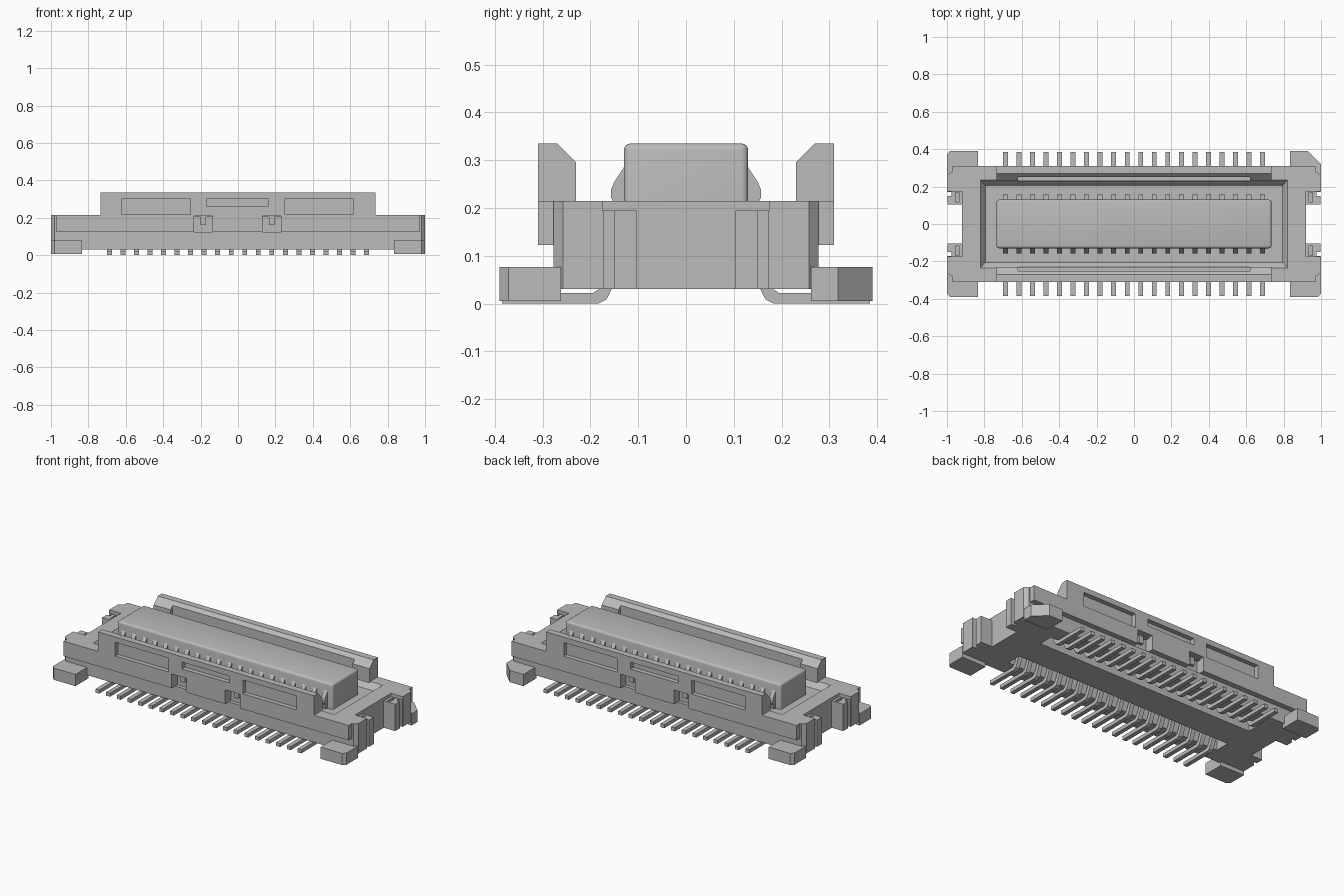
import bpy, bmesh, math
from mathutils import Vector

cube = bpy.data.objects.get("Cube")
if cube:
    bpy.data.objects.remove(cube, do_unlink=True)

grey = bpy.data.materials.new("light_grey")
grey.use_nodes = True
GREY = (0.5, 0.5, 0.5, 1)
grey.diffuse_color = GREY
grey.node_tree.nodes["Principled BSDF"].inputs["Base Color"].default_value = GREY


def add_prism(bm, points, axis, lo, hi):
    """Extrude a closed 2D outline along x (points are y,z) or z (points are x,y)."""
    def place(p, t):
        return (t, p[0], p[1]) if axis == "x" else (p[0], p[1], t)
    bottom = [bm.verts.new(place(p, lo)) for p in points]
    top = [bm.verts.new(place(p, hi)) for p in points]
    bm.faces.new(bottom)
    bm.faces.new(top)
    n = len(points)
    for i in range(n):
        j = (i + 1) % n
        bm.faces.new((bottom[i], bottom[j], top[j], top[i]))


def add_box(bm, x0, x1, y0, y1, z0, z1):
    x0, x1 = sorted((x0, x1))
    y0, y1 = sorted((y0, y1))
    add_prism(bm, [(x0, y0), (x1, y0), (x1, y1), (x0, y1)], "z", z0, z1)


def finish(bm, name):
    bmesh.ops.recalc_face_normals(bm, faces=bm.faces)
    mesh = bpy.data.meshes.new(name)
    bm.to_mesh(mesh)
    bm.free()
    mesh.materials.append(grey)
    ob = bpy.data.objects.new(name, mesh)
    bpy.context.collection.objects.link(ob)
    return ob


def cut(ob, bm):
    """Subtract the shapes in bm from ob, then discard the cutter."""
    cutter = finish(bm, "cutter")
    cutter.hide_render = True
    mod = ob.modifiers.new("cut", "BOOLEAN")
    mod.operation = "DIFFERENCE"
    mod.solver = "EXACT"
    mod.object = cutter
    bpy.context.view_layer.objects.active = ob
    bpy.ops.object.modifier_apply(modifier=mod.name)
    bpy.data.objects.remove(cutter, do_unlink=True)


def flip(points, sx, sy):
    return [(x * sx, y * sy) for x, y in points]


SIDES = (-1, 1)
PIN_X = [-0.688 + i * 0.0724 for i in range(20)]
NOTCHES = [(-0.235, -0.135), (0.13, 0.23)]

# Main body with open ends between the corner blocks
quarter = [(0.92, 0.175), (1.0, 0.175), (1.0, 0.257), (0.98, 0.277)]
outline = (quarter + flip(quarter, -1, 1)[::-1] +
           flip(quarter, -1, -1) + flip(quarter, 1, -1)[::-1])
bm = bmesh.new()
add_prism(bm, outline, "z", 0.03, 0.215)
body = finish(bm, "body")

# Shallow top cavity with sloping sides
bm = bmesh.new()
add_box(bm, -0.825, 0.825, -0.24, 0.24, 0.18, 0.22)
for v in bm.verts:
    if v.co.z < 0.2:
        v.co.x *= 0.795 / 0.825
        v.co.y *= 0.205 / 0.24
cut(body, bm)

# Bottom troughs for the pins and outer side notches
bm = bmesh.new()
for s in SIDES:
    add_box(bm, -0.74, 0.74, s * 0.09, s * 0.18, 0.0, 0.10)
    for x0, x1 in NOTCHES:
        add_box(bm, x0, x1, s * 0.255, s * 0.33, 0.123, 0.205)
cut(body, bm)

# Raised guide walls with windows, an inner groove and notches
wall = [(0.31, 0.123), (0.31, 0.335), (0.27, 0.335), (0.23, 0.295),
        (0.23, 0.205), (0.27, 0.123)]
for s, name in ((-1, "front_wall"), (1, "back_wall")):
    bm = bmesh.new()
    add_prism(bm, [(y * s, z) for y, z in wall], "x", -0.735, 0.735)
    ob = finish(bm, name)
    bm = bmesh.new()
    for x0, x1, z0 in ((-0.62, -0.255, 0.217), (-0.165, 0.16, 0.26), (0.25, 0.615, 0.217)):
        add_box(bm, x0, x1, s * 0.282, s * 0.33, z0, 0.302)
    for x0, x1 in NOTCHES:
        add_box(bm, x0, x1, s * 0.255, s * 0.33, 0.11, 0.21)
    add_box(bm, -0.62, 0.62, s * 0.20, s * 0.25, 0.216, 0.36)
    cut(ob, bm)

# Side flanges continuing the walls towards the ends
bm = bmesh.new()
for sx in SIDES:
    for sy in SIDES:
        add_box(bm, sx * 0.735, sx * 0.97, sy * 0.27, sy * 0.31, 0.123, 0.215)
finish(bm, "side_flanges")

# Small latch tabs inside the notches
bm = bmesh.new()
for s in SIDES:
    for x0, x1 in NOTCHES:
        mid = (x0 + x1) / 2
        add_box(bm, mid - 0.015, mid + 0.015, s * 0.25, s * 0.275, 0.16, 0.21)
finish(bm, "latch_tabs")

# Slotted clips at both ends
bm = bmesh.new()
for sx in SIDES:
    for sy in SIDES:
        add_box(bm, sx * 0.91, sx * 0.998, sy * 0.104, sy * 0.18, 0.03, 0.195)
clips = finish(bm, "end_clips")
bm = bmesh.new()
for sx in SIDES:
    for sy in SIDES:
        add_box(bm, sx * 0.935, sx * 0.955, sy * 0.118, sy * 0.168, 0.08, 0.22)
        add_box(bm, sx * 0.975, sx * 1.02, sy * 0.15, sy * 0.172, 0.0, 0.22)
cut(clips, bm)

# Corner feet, one with a large chamfer
bm = bmesh.new()
for sx in SIDES:
    for sy in SIDES:
        c = 0.072 if sx > 0 and sy > 0 else 0.018
        foot = [(0.835, 0.262), (0.835, 0.39), (1 - c, 0.39), (1.0, 0.39 - c), (1.0, 0.262)]
        add_prism(bm, flip(foot, sx, sy), "z", 0.005, 0.077)
finish(bm, "corner_feet")

# Central tongue with rounded edges
bm = bmesh.new()
add_box(bm, -0.735, 0.735, -0.13, 0.13, 0.15, 0.335)
edges = [e for e in bm.edges if max(v.co.z for v in e.verts) > 0.3]
bmesh.ops.bevel(bm, geom=edges, offset=0.014, segments=4, profile=0.5, affect="EDGES")
tongue = finish(bm, "tongue")
bpy.context.view_layer.objects.active = tongue
tongue.select_set(True)
bpy.ops.object.shade_smooth_by_angle(angle=math.radians(35))
tongue.select_set(False)

# Solder pins and spring contacts, repeated along both sides
pin = [(0.385, 0.0), (0.385, 0.022), (0.195, 0.022), (0.18, 0.032), (0.15, 0.105),
       (0.125, 0.105), (0.158, 0.025), (0.167, 0.008), (0.183, 0.0)]
contact = [(0.12, 0.285), (0.13, 0.285), (0.15, 0.255), (0.157, 0.238),
           (0.157, 0.222), (0.148, 0.205), (0.14, 0.17), (0.12, 0.17)]
for name, profile, width in (("solder_pins", pin, 0.026), ("spring_contacts", contact, 0.026)):
    bm = bmesh.new()
    for s in SIDES:
        for x in PIN_X:
            add_prism(bm, [(y * s, z) for y, z in profile], "x", x - width / 2, x + width / 2)
    finish(bm, name)
